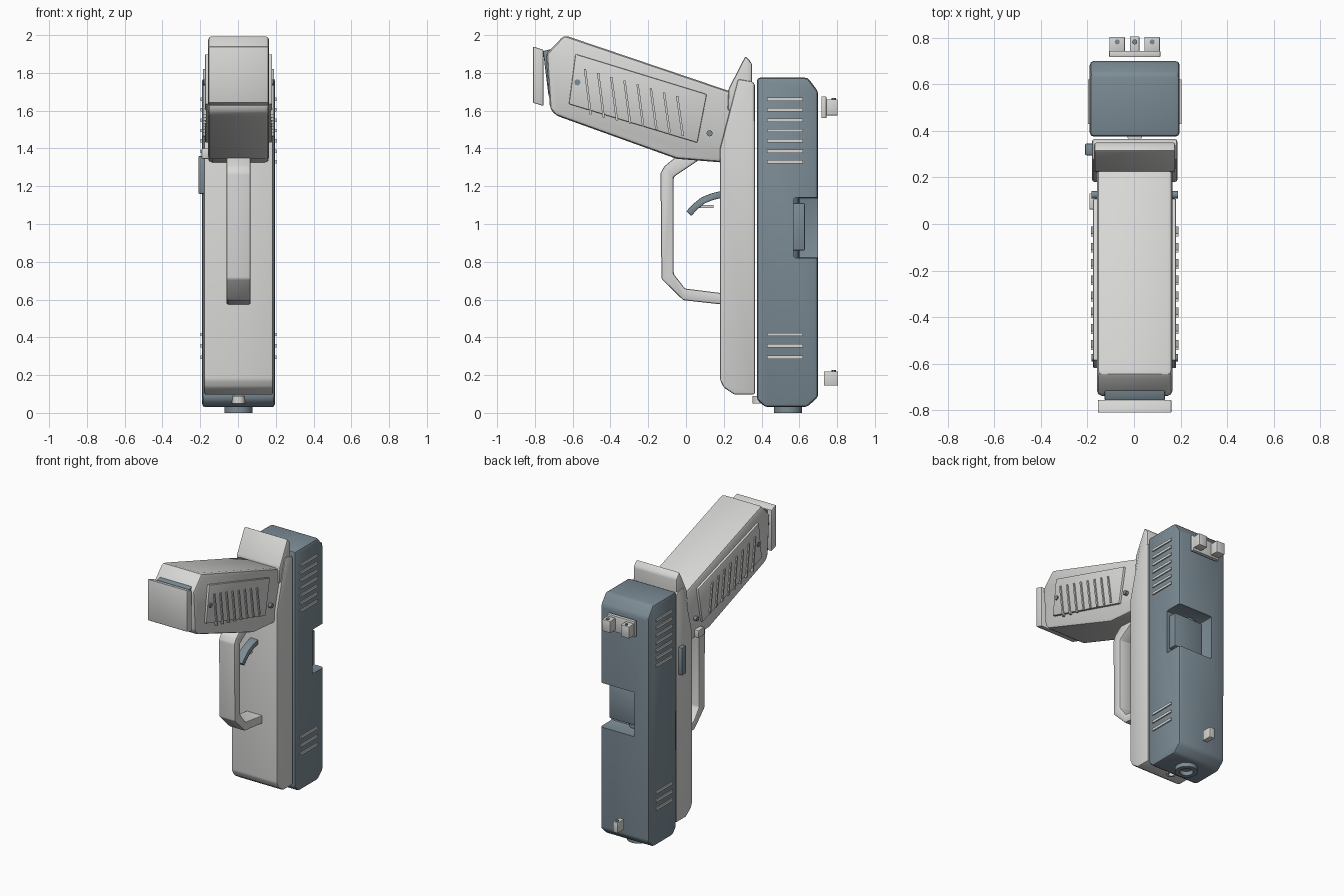
import bpy, bmesh, math
from mathutils import Vector, Matrix

if "Cube" in bpy.data.objects:
    bpy.data.objects.remove(bpy.data.objects["Cube"])

CX = 0.003  # centre line of the body


def material(name, rgb):
    m = bpy.data.materials.new(name)
    m.diffuse_color = (*rgb, 1)
    m.use_nodes = True
    m.node_tree.nodes["Principled BSDF"].inputs["Base Color"].default_value = m.diffuse_color
    return m


LIGHT = material("light grey", (0.68, 0.68, 0.67))
SLATE = material("slate blue grey", (0.20, 0.26, 0.30))


def finish(name, bm, mat, bevel=0.0, cutter=None, segments=2):
    bmesh.ops.recalc_face_normals(bm, faces=bm.faces)
    me = bpy.data.meshes.new(name)
    bm.to_mesh(me)
    bm.free()
    ob = bpy.data.objects.new(name, me)
    bpy.context.collection.objects.link(ob)
    me.materials.append(mat)
    bpy.ops.object.select_all(action='DESELECT')
    ob.select_set(True)
    bpy.context.view_layer.objects.active = ob
    if bevel:
        b = ob.modifiers.new("bevel", 'BEVEL')
        b.width, b.segments, b.limit_method = bevel, segments, 'ANGLE'
        b.angle_limit = math.radians(20)
        bpy.ops.object.modifier_apply(modifier="bevel")
    if cutter:
        c = ob.modifiers.new("cut", 'BOOLEAN')
        c.operation, c.solver, c.object = 'DIFFERENCE', 'EXACT', cutter
        bpy.ops.object.modifier_apply(modifier="cut")
    bpy.ops.object.shade_smooth_by_angle(angle=math.radians(30))
    return ob


def profile(name, pts, x0, x1, mat, bevel=0.0, cutter=None):
    """Extrude a side outline (y, z) from x0 to x1."""
    bm = bmesh.new()
    f = bm.faces.new([bm.verts.new((x0, y, z)) for y, z in pts])
    r = bmesh.ops.extrude_face_region(bm, geom=[f])
    bmesh.ops.translate(bm, vec=(x1 - x0, 0, 0),
                        verts=[v for v in r['geom'] if isinstance(v, bmesh.types.BMVert)])
    return finish(name, bm, mat, bevel, cutter)


def box(name, x, y, z, mat, bevel=0.0):
    return profile(name, [(y[0], z[0]), (y[1], z[0]), (y[1], z[1]), (y[0], z[1])],
                   x[0], x[1], mat, bevel)


def rod(name, centre, radius, depth, axis, mat, bore=0.0, sides=24):
    """Cylinder along an axis; an optional bore is sunk into its lower end."""
    bm = bmesh.new()
    bmesh.ops.create_cone(bm, cap_ends=True, segments=sides, radius1=radius,
                          radius2=radius, depth=depth)
    if bore:
        end = min(bm.faces, key=lambda f: f.calc_center_median().z)
        bmesh.ops.inset_region(bm, faces=[end], thickness=radius - bore)
        r = bmesh.ops.extrude_face_region(bm, geom=[end])
        bmesh.ops.translate(bm, vec=(0, 0, depth * 0.7),
                            verts=[v for v in r['geom'] if isinstance(v, bmesh.types.BMVert)])
        if end.is_valid:
            bm.faces.remove(end)
    if axis == 'X':
        bm.transform(Matrix.Rotation(math.pi / 2, 4, 'Y'))
    bm.transform(Matrix.Translation(centre))
    return finish(name, bm, mat)


# Slide with an opening on its right rear edge
cut = box("slide_opening_cutter", (-0.08, 0.3), (0.57, 0.85), (0.82, 1.14), SLATE, 0.012)
cut.hide_render = True
cut.hide_set(True)
profile("slide", [(0.375, 0.07), (0.42, 0.03), (0.64, 0.03), (0.70, 0.085), (0.70, 1.70),
                  (0.645, 1.775), (0.375, 1.775)], CX - 0.193, CX + 0.193, SLATE, 0.018, cut)
box("chamber_block", (-0.06, 0.175), (0.55, 0.63), (0.86, 1.11), SLATE, 0.008)
rod("chamber_tube", (CX, 0.54, 0.98), 0.06, 0.34, 'Z', SLATE)
rod("muzzle", (CX, 0.54, 0.06), 0.075, 0.12, 'Z', SLATE, 0.045)
rod("guide_rod_end", (CX, 0.385, 0.07), 0.034, 0.04, 'Z', LIGHT, 0.02, 16)

# Raised grip ribs on both sides of the slide
for side in (-1, 1):
    label = "right" if side > 0 else "left"
    for i, z in enumerate([1.33 + 0.055 * k for k in range(7)] + [0.295, 0.355, 0.415]):
        xs = sorted((CX + side * 0.18, CX + side * 0.201))
        box(f"slide_rib_{label}_{i}", xs, (0.43, 0.62), (z - 0.009, z + 0.009), LIGHT)

# Frame, rear tang and handle
profile("frame", [(0.18, 0.175), (0.20, 0.135), (0.255, 0.097), (0.365, 0.097), (0.365, 1.74),
                  (0.35, 1.755), (0.275, 1.768), (0.18, 1.40)],
        CX - 0.183, CX + 0.183, LIGHT, 0.016)
profile("rear_tang", [(0.22, 1.60), (0.35, 1.60), (0.35, 1.85), (0.315, 1.89), (0.225, 1.715)],
        CX - 0.175, CX + 0.175, LIGHT, 0.012)
profile("handle", [(-0.645, 2.0), (-0.74, 1.90), (-0.72, 1.61), (-0.69, 1.575), (-0.05, 1.345),
                   (0.20, 1.325), (0.27, 1.36), (0.27, 1.69)],
        CX - 0.162, CX + 0.162, LIGHT, 0.022)

# Magazine end showing below the handle, and its base plate
profile("magazine", [(-0.70, 1.93), (-0.757, 1.915), (-0.728, 1.68), (-0.68, 1.66)],
        CX - 0.13, CX + 0.13, SLATE, 0.006)
profile("magazine_base", [(-0.81, 1.94), (-0.755, 1.922), (-0.755, 1.625), (-0.81, 1.642)],
        CX - 0.158, CX + 0.158, LIGHT, 0.005)

# Side panels with slanted ribs and pins
for side in (-1, 1):
    label = "right" if side > 0 else "left"
    profile(f"handle_panel_{label}", [(-0.585, 1.90), (0.11, 1.687), (0.06, 1.43), (-0.62, 1.635)],
            *sorted((CX + side * 0.15, CX + side * 0.178)), LIGHT, 0.006)
    for i in range(8):
        t = i / 7
        y0, z0 = -0.535 + 0.488 * t, 1.82 - 0.143 * t
        y1, z1 = y0 + 0.03, z0 - 0.24 + 0.03 * t
        profile(f"panel_rib_{label}_{i}",
                [(y0 - 0.006, z0), (y0 + 0.006, z0), (y1 + 0.006, z1), (y1 - 0.006, z1)],
                *sorted((CX + side * 0.17, CX + side * 0.187)), LIGHT)
    for i, (y, z) in enumerate([(-0.575, 1.75), (0.125, 1.48)]):
        rod(f"handle_pin_{label}_{i}", (CX + side * 0.171, y, z), 0.016, 0.028, 'X', SLATE, sides=16)

# Trigger guard loop
profile("trigger_guard", [(0.22, 0.575), (0.18, 0.575), (-0.015, 0.597), (-0.13, 0.71),
                          (-0.135, 1.27), (-0.115, 1.305), (-0.06, 1.35), (0.09, 1.36),
                          (0.055, 1.33), (-0.065, 1.25), (-0.065, 0.735), (-0.005, 0.658),
                          (0.18, 0.635), (0.22, 0.635)],
        CX - 0.064, CX + 0.064, LIGHT, 0.009)

# Curved trigger swept as a thick arc
path = [Vector(p) for p in ((0.20, 1.16), (0.14, 1.145), (0.09, 1.125), (0.05, 1.093), (0.015, 1.055))]
upper, lower = [], []
for i, p in enumerate(path):
    d = (path[min(i + 1, 4)] - path[max(i - 1, 0)]).normalized()
    n = Vector((-d.y, d.x)) * 0.018
    upper.append(p + n)
    lower.append(p - n)
profile("trigger", [tuple(p) for p in upper + lower[::-1]], CX - 0.03, CX + 0.03, SLATE, 0.005)
box("trigger_tab", (CX - 0.01, CX + 0.01), (0.06, 0.145), (1.085, 1.10), LIGHT)

# Controls on the left side
box("slide_lever", (-0.21, -0.17), (0.295, 0.345), (1.16, 1.36), SLATE, 0.006)
box("release_button", (-0.192, -0.15), (0.062, 0.132), (1.345, 1.40), LIGHT, 0.005)

# Rear and front sights
box("rear_sight_base", (CX - 0.11, CX + 0.11), (0.717, 0.743), (1.56, 1.675), LIGHT, 0.003)
for label, s in (("left", -1), ("right", 1)):
    x = CX + s * 0.075
    box(f"rear_sight_post_{label}", (x - 0.033, x + 0.033), (0.74, 0.803), (1.575, 1.66), LIGHT, 0.003)
    rod(f"rear_sight_dot_{label}", (x, 0.782, 1.661), 0.011, 0.01, 'Z', SLATE, sides=12)
box("front_sight", (CX - 0.02, CX + 0.02), (0.73, 0.805), (0.145, 0.22), LIGHT, 0.003)
rod("front_sight_dot", (CX, 0.782, 0.222), 0.011, 0.01, 'Z', SLATE, sides=12)
